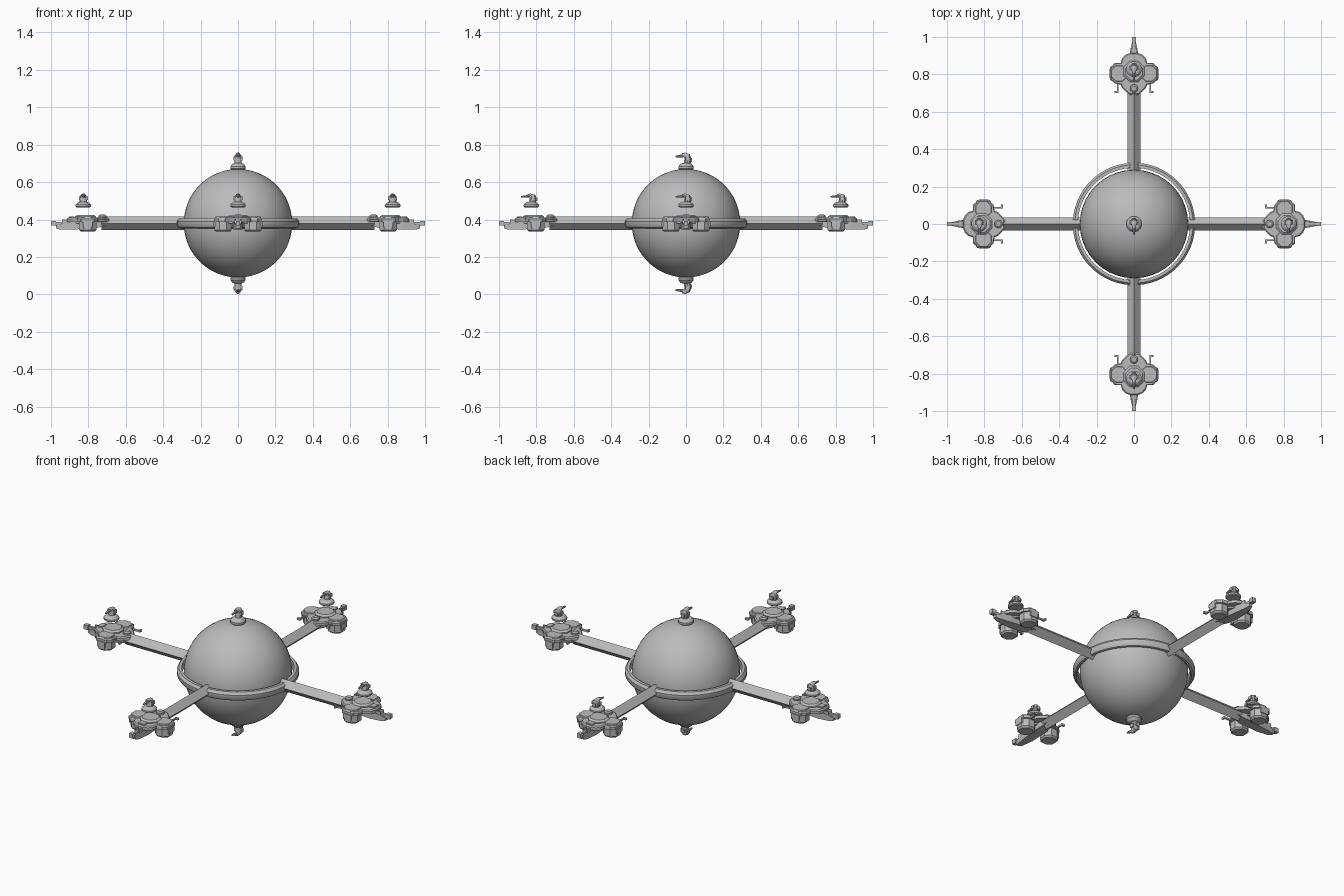
import bpy, bmesh, math
from mathutils import Matrix, Vector

if "Cube" in bpy.data.objects:
    bpy.data.objects.remove(bpy.data.objects["Cube"])

CZ = 0.38                      # height of the equator
grey = bpy.data.materials.new("hull grey")
grey.diffuse_color = (0.5, 0.5, 0.5, 1)
grey.use_nodes = True
grey.node_tree.nodes["Principled BSDF"].inputs["Base Color"].default_value = grey.diffuse_color


def finish(name, bm, mat=Matrix.Identity(4), smooth=False):
    bm.transform(mat)
    bmesh.ops.recalc_face_normals(bm, faces=bm.faces)
    me = bpy.data.meshes.new(name)
    bm.to_mesh(me)
    bm.free()
    me.materials.append(grey)
    ob = bpy.data.objects.new(name, me)
    bpy.context.collection.objects.link(ob)
    if smooth:
        bpy.ops.object.select_all(action='DESELECT')
        ob.select_set(True)
        bpy.context.view_layer.objects.active = ob
        bpy.ops.object.shade_smooth_by_angle(angle=math.radians(35))
    return ob


def loft(name, rings, mat, smooth=False):
    """Skin a list of closed point rings and cap both ends."""
    bm = bmesh.new()
    vs = [[bm.verts.new(p) for p in r] for r in rings]
    n = len(vs[0])
    for a, b in zip(vs, vs[1:]):
        for i in range(n):
            bm.faces.new((a[i], a[(i + 1) % n], b[(i + 1) % n], b[i]))
    bm.faces.new(vs[0])
    bm.faces.new(vs[-1])
    return finish(name, bm, mat, smooth)


def circle(cx, cy, z, r, n):
    return [(cx + r * math.cos((i + .5) * math.tau / n),
             cy + r * math.sin((i + .5) * math.tau / n), z) for i in range(n)]


def lathe(name, profile, mat, n=16, cx=0, cy=0, smooth=False):
    return loft(name, [circle(cx, cy, z, r, n) for r, z in profile], mat, smooth)


def plate(name, half, z0, z1, mat, chamfer=0.006):
    """Plate from half an outline (x, y), mirrored across y = 0."""
    pts = half + [(x, -y) for x, y in reversed(half)]
    mx = sum(p[0] for p in pts) / len(pts)
    s = 1 - chamfer / 0.1
    small = [(mx + (x - mx) * s, y * s) for x, y in pts]
    loft(name, [[(x, y, z0) for x, y in pts],
                [(x, y, z1 - chamfer) for x, y in pts],
                [(x, y, z1) for x, y in small]], mat)


def box(name, center, size, mat):
    bm = bmesh.new()
    bmesh.ops.create_cube(bm, size=1)
    bm.transform(Matrix.Translation(center) @ Matrix.Diagonal((*size, 1)))
    return finish(name, bm, mat)


def tube(name, pts, radii, mat, n=8):
    """Tapered tube through points lying in the YZ plane."""
    rings = []
    for i, p in enumerate(pts):
        a, b = Vector(pts[max(i - 1, 0)]), Vector(pts[min(i + 1, len(pts) - 1)])
        t = (b - a).normalized()
        u = Vector((1, 0, 0))
        v = t.cross(u)
        rings.append([Vector(p) + radii[i] * (u * math.cos(k * math.tau / n) + v * math.sin(k * math.tau / n))
                      for k in range(n)])
    return loft(name, rings, mat, True)


def turret(mat):
    # stepped round base
    lathe("turret_base", [(.036, -.006), (.042, 0), (.042, .012), (.035, .02), (.03, .026), (.022, .029)], mat)
    # neck bending forward into the hood
    tube("turret_neck", [(0, .006, .024), (0, .01, .05), (0, .006, .066), (0, -.008, .075), (0, -.02, .074)],
         [.019, .02, .019, .012, .009], mat, 10)
    # barrel and muzzle
    tube("turret_barrel", [(0, -.012, .069), (0, -.04, .066), (0, -.055, .064)], [.008, .007, .005], mat)
    # side cheeks and rear block
    for s in (-1, 1):
        box("turret_cheek", (s * .019, .008, .054), (.01, .022, .022), mat)
    box("turret_rear_block", (0, .024, .047), (.02, .016, .022), mat)


# main sphere
bm = bmesh.new()
bmesh.ops.create_uvsphere(bm, u_segments=40, v_segments=24, radius=.29)
finish("main_sphere", bm, Matrix.Translation((0, 0, CZ)), True)

ring_profile = [(.3, -.02), (.308, -.027), (.318, -.024), (.327, -.01), (.327, .01), (.316, .025), (.3, .025)]
body_half = [(.69, .022), (.705, .04), (.725, .062), (.745, .07), (.752, .105), (.765, .118), (.77, .127),
             (.84, .127), (.846, .115), (.86, .105), (.862, .07), (.885, .064), (.905, .045), (.915, .02)]

for k in range(4):
    R = Matrix.Rotation(k * math.pi / 2, 4, 'Z')
    B = R @ Matrix.Translation((0, 0, CZ))

    # quarter of the equator ring
    arcs = []
    for i in range(15):
        a = math.radians(4 + 82 * i / 14)
        arcs.append([(r * math.cos(a), r * math.sin(a), z) for r, z in ring_profile])
    loft("equator_ring", arcs, B, True)

    # diamond section arm
    diamond = [(0, .036), (.036, 0), (0, -.036), (-.036, 0)]
    loft("arm", [[(x, y, z) for y, z in diamond] for x in (.28, .73)], B)

    # station deck and raised centre
    plate("station_deck", body_half, .008, .03, B)
    lathe("station_hub", [(.06, .0), (.06, .036), (.048, .045)], B, 8, .815)
    lathe("inner_cap", [(.022, .02), (.022, .04), (.014, .046)], B, 10, .725)
    box("outer_hatch", (.888, 0, .03), (.03, .04, .014), B)

    # hanging pods, fins and hooks on both sides
    for s in (-1, 1):
        lathe("side_pod", [(.04, -.045), (.05, -.036), (.05, .02), (.044, .036)], B, 8, .804, s * .08)
        box("pod_rim", (.804, s * .127, -.004), (.05, .008, .03), B)
        box("hook_stem", (.728, s * .088, .015), (.05, .008, .01), B)
        box("hook_tip", (.705, s * .094, .015), (.01, .02, .012), B)
        box("tip_fin", (.922, s * .014, .008), (.04, .007, .022), B)

    # tapered keel running out to the tip
    keel = [(.69, .02, -.012, .0), (.76, .03, -.025, .01), (.88, .026, -.034, .012),
            (.95, .016, -.034, -.004), (.972, .01, -.028, -.01)]
    loft("keel", [[(x, w, b), (x, w, t), (x, -w, t), (x, -w, b)] for x, w, b, t in keel], B)
    box("tip_rod", (.94, 0, .0), (.08, .014, .014), B)
    box("tip_block", (.986, 0, 0), (.028, .024, .026), B)

    # station turret, always facing front
    pos = R @ Vector((.827, 0, .47))
    turret(Matrix.Translation(pos) @ Matrix.Diagonal((1, 1, .8, 1)))

# pole turrets
turret(Matrix.Translation((0, 0, .672)))
turret(Matrix.Translation((0, 0, .088)) @ Matrix.Rotation(math.pi, 4, 'Y'))
